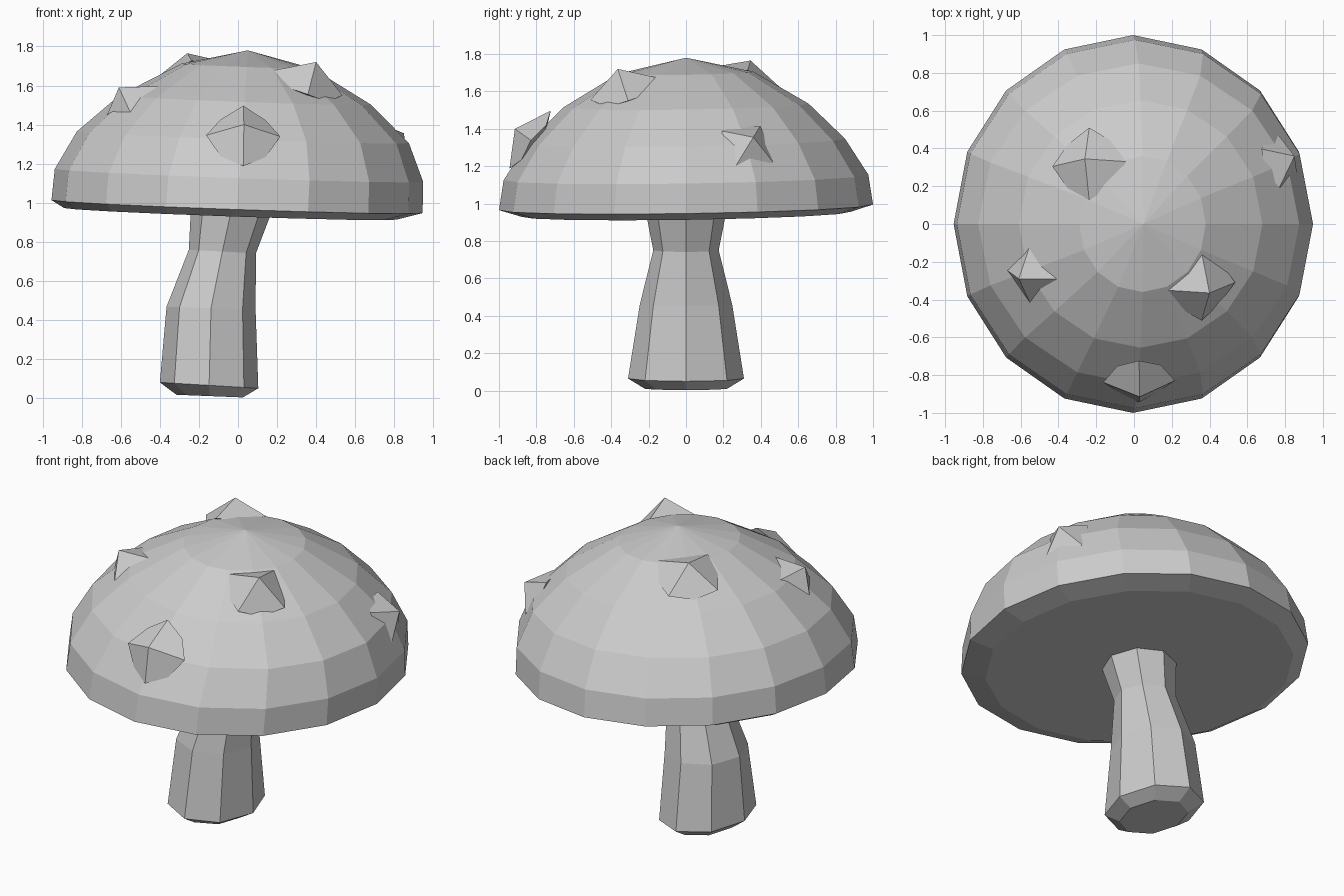
import bpy, bmesh
from math import cos, sin, tau
from mathutils import Vector

cube = bpy.data.objects.get("Cube")
if cube:
    bpy.data.objects.remove(cube, do_unlink=True)

GREY = (0.6, 0.6, 0.6, 1)
mat = bpy.data.materials.new("plain grey")
mat.use_nodes = True
mat.diffuse_color = GREY
mat.node_tree.nodes["Principled BSDF"].inputs["Base Color"].default_value = GREY


def finish(name, bm):
    bmesh.ops.recalc_face_normals(bm, faces=bm.faces)
    mesh = bpy.data.meshes.new(name)
    bm.to_mesh(mesh)
    bm.free()
    mesh.materials.append(mat)
    obj = bpy.data.objects.new(name, mesh)
    bpy.context.collection.objects.link(obj)
    return obj


def loft(name, rings, sides, tip=None):
    """Rings are (centre x, centre y, z, radius x, radius y, slope x, slope y)."""
    bm = bmesh.new()
    loops = []
    for cx, cy, z, rx, ry, sx, sy in rings:
        loop = []
        for i in range(sides):
            dx, dy = rx * cos(tau * i / sides), ry * sin(tau * i / sides)
            loop.append(bm.verts.new((cx + dx, cy + dy, z + sx * dx + sy * dy)))
        loops.append(loop)
    for a, b in zip(loops, loops[1:]):
        for i in range(sides):
            j = (i + 1) % sides
            bm.faces.new((a[i], a[j], b[j], b[i]))
    bm.faces.new(loops[0])
    if tip:
        top = bm.verts.new(tip)
        for i in range(sides):
            bm.faces.new((loops[-1][i], loops[-1][(i + 1) % sides], top))
    else:
        bm.faces.new(loops[-1])
    return finish(name, bm)


# Cap: sixteen-sided dome, leaning slightly, with a flat underside
cap_profile = [
    (-0.04, 0.943, 0.85, 0.88),
    (-0.005, 0.98, 0.95, 1.0),
    (0.005, 1.14, 0.943, 0.975),
    (0.025, 1.335, 0.85, 0.85),
    (0.035, 1.525, 0.645, 0.655),
    (0.045, 1.7, 0.335, 0.36),
]
loft("cap", [(x, 0, z, rx, ry, -0.035, 0.015) for x, z, rx, ry in cap_profile],
     16, (0.05, 0, 1.78))

# Stem: bent eight-sided column, flaring at the top and chamfered at the foot
stem_profile = [
    (-0.145, 0.01, 0.17, 0.22, -0.04),
    (-0.148, 0.065, 0.252, 0.31, -0.06),
    (-0.138, 0.46, 0.228, 0.247, -0.03),
    (-0.08, 0.75, 0.172, 0.175, -0.05),
    (-0.03, 0.98, 0.21, 0.22, -0.035),
]
loft("stem", [(x, 0, z, rx, ry, s, 0) for x, z, rx, ry, s in stem_profile], 8)


# Bumps: four-faced points set along the outward direction of the cap
def bump(name, apex, height=0.1, radius=0.19):
    tip = Vector(apex)
    n = Vector((tip.x / 0.9, tip.y, (tip.z - 0.95) / 0.69)).normalized()
    base = tip - n * height
    u = Vector((1, 0, 0))
    u = (u - n * u.dot(n)).normalized()
    v = n.cross(u)
    bm = bmesh.new()
    top = bm.verts.new(tip)
    rim = []
    for i in range(8):
        reach = radius * (0.86 if i % 2 else 1)
        drop = 0.21 * height if i % 2 else 0
        a = tau * i / 8
        rim.append(bm.verts.new(base + (u * cos(a) + v * sin(a)) * reach - n * drop))
    low = bm.verts.new(base - n * 0.08)
    for i in range(0, 8, 2):
        bm.faces.new((top, rim[i], rim[i + 1], rim[(i + 2) % 8]))
    for i in range(8):
        bm.faces.new((low, rim[(i + 1) % 8], rim[i]))
    return finish(name, bm)


bump("front_bump", (0.03, -0.915, 1.4))
bump("left_front_bump", (0.4, -0.365, 1.72), 0.12)
bump("right_front_bump", (-0.61, -0.29, 1.59), 0.11, 0.17)
bump("right_back_bump", (-0.26, 0.345, 1.765), 0.1, 0.2)
bump("left_back_bump", (0.85, 0.36, 1.355), 0.1, 0.16)
